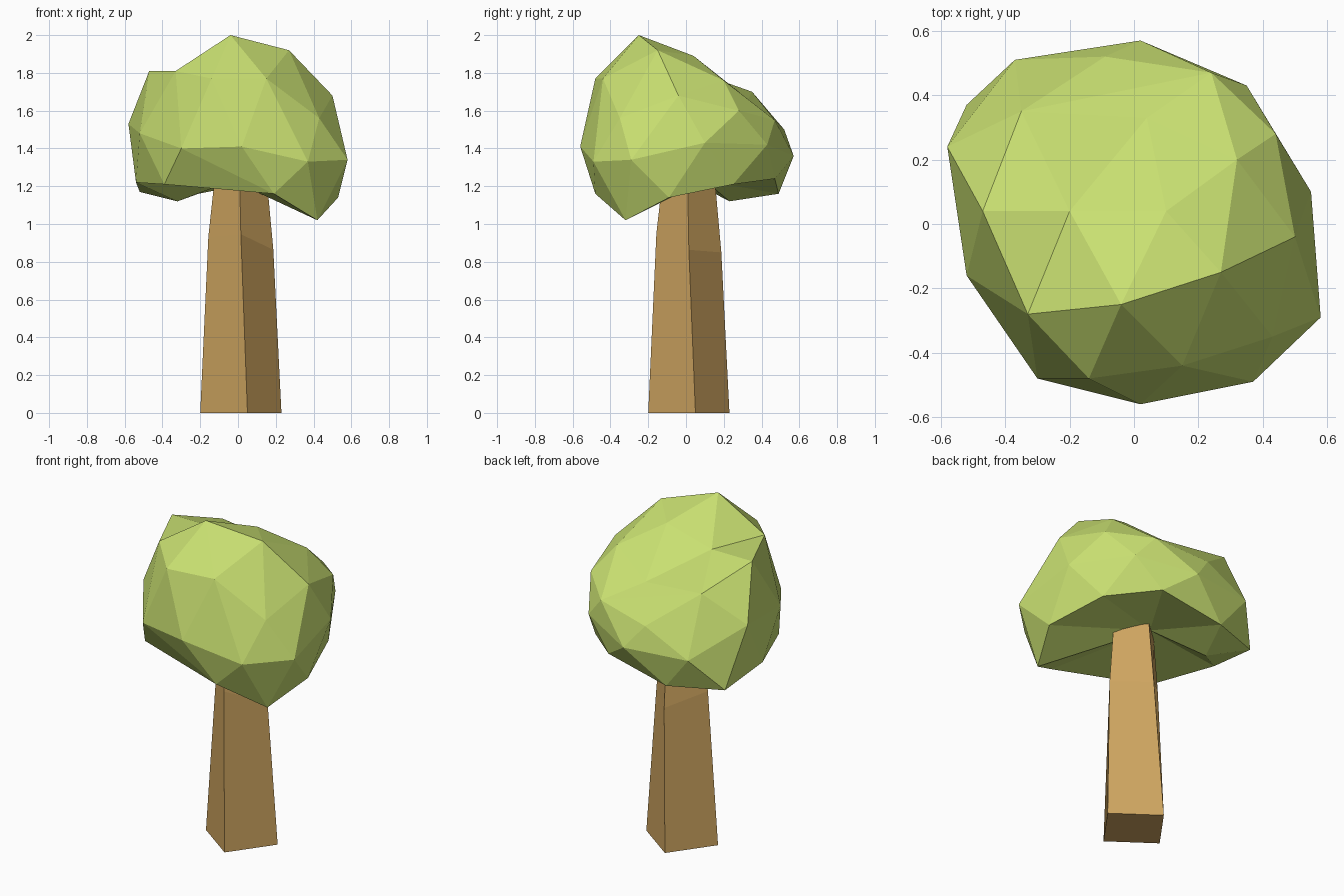
import bpy, bmesh

cube = bpy.data.objects.get("Cube")
if cube:
    bpy.data.objects.remove(cube, do_unlink=True)


def make_material(name, colour):
    material = bpy.data.materials.new(name)
    material.use_nodes = True
    material.diffuse_color = colour
    shader = next(n for n in material.node_tree.nodes if n.type == "BSDF_PRINCIPLED")
    shader.inputs["Base Color"].default_value = colour
    shader.inputs["Roughness"].default_value = 0.9
    return material


def finish(bm, name, material):
    """Turn a bmesh into a flat shaded, single colour object."""
    bmesh.ops.recalc_face_normals(bm, faces=bm.faces[:])
    mesh = bpy.data.meshes.new(name)
    bm.to_mesh(mesh)
    bm.free()
    mesh.materials.append(material)
    obj = bpy.data.objects.new(name, mesh)
    bpy.context.collection.objects.link(obj)


def reshape(bm, corners, point):
    """Replace the faces spanned by the corners with a fan to one point."""
    faces = [f for f in bm.faces if all(v in corners for v in f.verts)]
    border = [tuple(e.verts) for e in bm.edges
              if sum(f in faces for f in e.link_faces) == 1]
    bmesh.ops.delete(bm, geom=faces, context="FACES")
    centre = bm.verts.new(point)
    for a, b in border:
        bm.faces.new((a, b, centre))
    return centre


leaf_green = make_material("leaf green", (0.58, 0.74, 0.165, 1))
bark_brown = make_material("bark brown", (0.61, 0.37, 0.115, 1))

# Trunk: a twisted square column that tapers, with a slanted bend near the top
bm = bmesh.new()
rings = []
for x, y, height, slant in ((.035, -.215, 0, 0), (0, -.172, .905, 1), (-.008, -.13, 1.32, 0)):
    ring = []
    for side in range(4):
        px, py = x + .015, y + .015
        pz = height - slant * (.2 * px + .28 * py)
        ring.append(bm.verts.new((px, py, pz)))
        x, y = -y, x
    rings.append(ring)
for low, high in zip(rings, rings[1:]):
    for i in range(4):
        j = (i + 1) % 4
        bm.faces.new((low[i], low[j], high[j], high[i]))
bm.faces.new(rings[0])
bm.faces.new(rings[-1])
finish(bm, "trunk", bark_brown)

# Crown: a faceted lopsided lump wrapped around a few rough rings of corners
crown_top = [(.27, -.15, 1.92), (.32, .2, 1.76), (-.04, -.25, 2), (.1, .04, 1.89),
             (-.33, -.28, 1.81), (-.47, .04, 1.81), (-.35, .35, 1.7), (.04, .33, 1.71)]
crown_upper = [(-.14, -.48, 1.77), (.15, -.44, 1.77), (.43, -.35, 1.56), (.5, -.04, 1.68),
               (.44, .28, 1.6), (.24, .47, 1.55), (-.09, .52, 1.5), (-.58, .24, 1.53)]
crown_middle = [(.02, -.56, 1.41), (.37, -.49, 1.33), (.58, -.29, 1.34), (.55, .1, 1.43),
                (.35, .43, 1.42), (.02, .57, 1.36), (-.37, .51, 1.36), (-.52, -.16, 1.48),
                (-.3, -.48, 1.4)]
crown_rim = [(-.21, .49, 1.16), (-.52, .37, 1.17), (-.54, .04, 1.22), (-.39, -.33, 1.21),
             (.19, -.48, 1.16), (.42, -.32, 1.02), (.53, -.09, 1.14), (.43, .25, 1.21),
             (.19, .47, 1.24)]
bm = bmesh.new()
top, upper, middle, rim = [[bm.verts.new(p) for p in ring] for ring in
                           (crown_top, crown_upper, crown_middle, crown_rim)]
bmesh.ops.convex_hull(bm, input=bm.verts[:])

# Hollow under the crown around the trunk, with a sagging corner beside it
hollow = reshape(bm, rim, (-.03, .1, 1.23))
reshape(bm, rim[:3] + [hollow], (-.32, .23, 1.12))

# Shallow valley running over the top to the back
reshape(bm, top[2:], (-.2, .04, 1.81))
top[-1].co.z -= .05
finish(bm, "crown", leaf_green)
